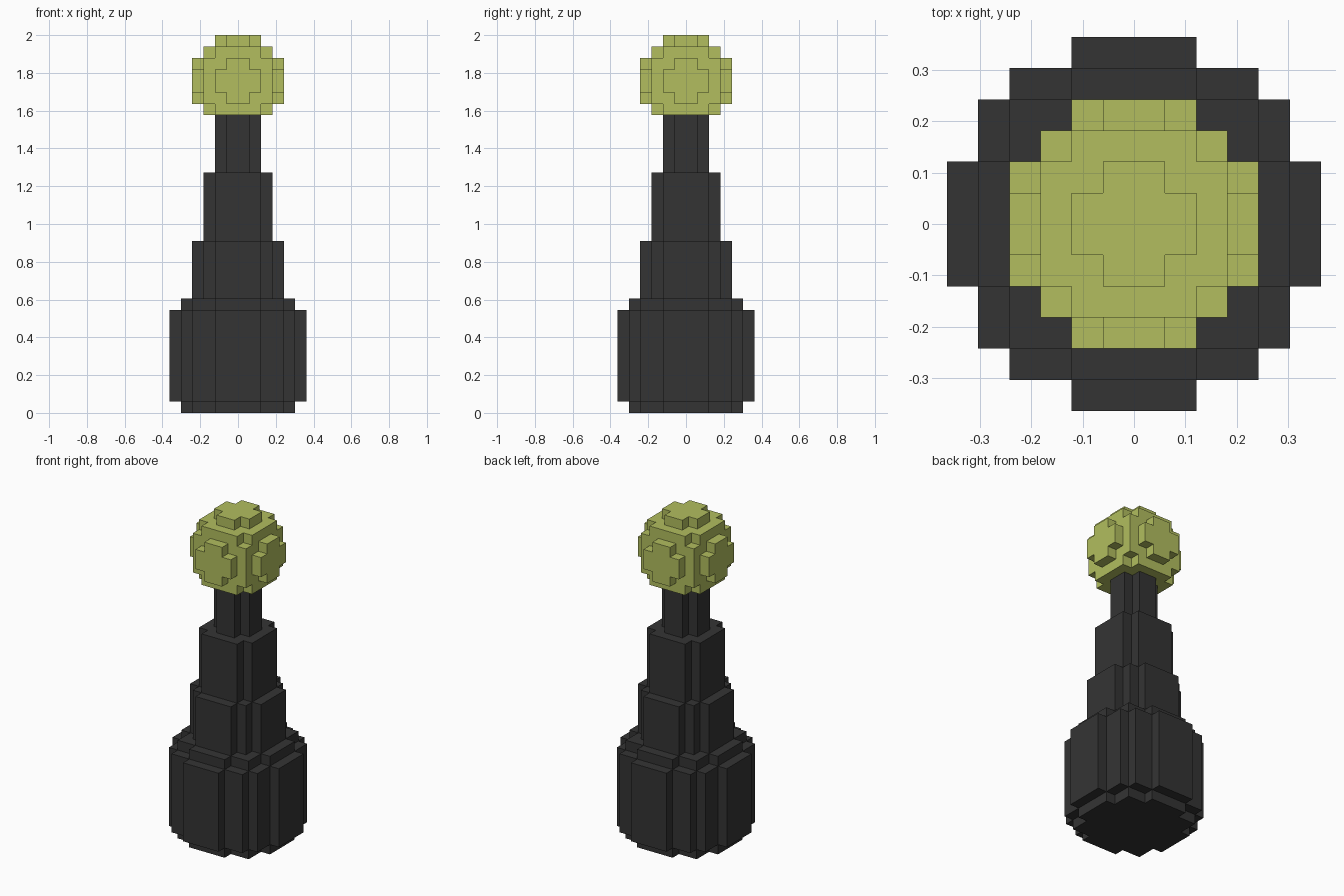
import bpy, bmesh

if "Cube" in bpy.data.objects:
    bpy.data.objects.remove(bpy.data.objects["Cube"], do_unlink=True)

U = 2 / 33  # edge length of one block


def material(name, rgb):
    mat = bpy.data.materials.new(name)
    mat.use_nodes = True
    mat.diffuse_color = (*rgb, 1)
    bsdf = next(n for n in mat.node_tree.nodes if n.type == 'BSDF_PRINCIPLED')
    bsdf.inputs["Base Color"].default_value = (*rgb, 1)
    bsdf.inputs["Roughness"].default_value = 0.8
    return mat


def disc(r2):
    """Block cells whose centres lie inside a circle of squared radius r2."""
    return {(i, j) for i in range(-7, 7) for j in range(-7, 7)
            if (i + 0.5) ** 2 + (j + 0.5) ** 2 < r2}


def stepped_part(name, layers, mat):
    """Closed blocky solid from stacked layers (bottom, top, squared radius)."""
    bm = bmesh.new()

    def quad(*pts):
        bm.faces.new([bm.verts.new([c * U for c in p]) for p in pts])

    cells = [disc(r2) for _, _, r2 in layers]
    for k, (z0, z1, _) in enumerate(layers):
        below = cells[k - 1] if k > 0 else set()
        above = cells[k + 1] if k + 1 < len(cells) else set()
        for i, j in sorted(cells[k]):
            ring = [(i, j), (i + 1, j), (i + 1, j + 1), (i, j + 1)]
            # Side walls, only where no neighbouring block hides them
            for s, (dx, dy) in enumerate([(0, -1), (1, 0), (0, 1), (-1, 0)]):
                if (i + dx, j + dy) not in cells[k]:
                    a, b = ring[s], ring[(s + 1) % 4]
                    quad((*a, z0), (*b, z0), (*b, z1), (*a, z1))
            # Exposed top and bottom
            if (i, j) not in above:
                quad(*[(*p, z1) for p in ring])
            if (i, j) not in below:
                quad(*[(*p, z0) for p in reversed(ring)])
    bmesh.ops.remove_doubles(bm, verts=bm.verts, dist=U * 0.01)
    # Merge coplanar block faces into large flat panels
    bmesh.ops.dissolve_limit(bm, angle_limit=0.01, verts=bm.verts, edges=bm.edges)
    mesh = bpy.data.meshes.new(name)
    bm.to_mesh(mesh)
    bm.free()
    mesh.materials.append(mat)
    obj = bpy.data.objects.new(name, mesh)
    bpy.context.collection.objects.link(obj)
    return obj


charcoal = material("charcoal", (0.034, 0.034, 0.034))
lime = material("lime_green", (0.445, 0.515, 0.114))

# Wide foot with a one-block step at its bottom and top
stepped_part("base", [(0, 1, 25), (1, 9, 36), (9, 10, 25)], charcoal)

# Tapering column in three tiers
stepped_part("lower_column", [(10, 15, 16)], charcoal)
stepped_part("middle_column", [(15, 21, 9)], charcoal)
stepped_part("neck", [(21, 26, 4)], charcoal)

# Blocky ball, its lowest layer left out where it meets the neck
BALL_Z = 29
stepped_part("ball", [(z, z + 1, 16 - (z + 0.5 - BALL_Z) ** 2)
                      for z in range(26, 33)], lime)
